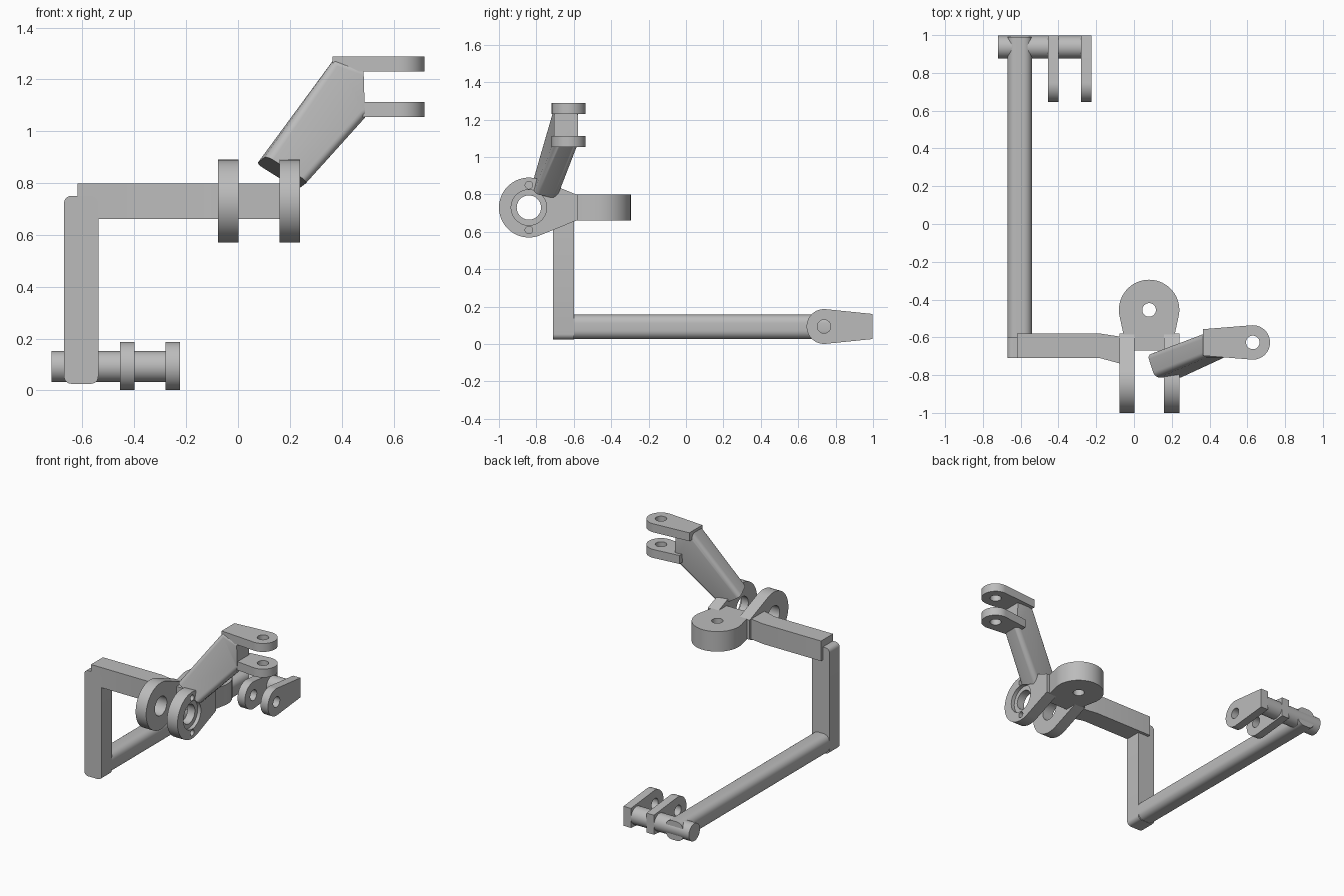
import bpy, bmesh, math
from mathutils import Vector, Matrix

if "Cube" in bpy.data.objects:
    bpy.data.objects.remove(bpy.data.objects["Cube"], do_unlink=True)

X, Y, Z = Vector((1, 0, 0)), Vector((0, 1, 0)), Vector((0, 0, 1))

metal = bpy.data.materials.new("plain_grey")
metal.use_nodes = True
GREY = (0.5, 0.5, 0.5, 1)
metal.diffuse_color = GREY
metal.node_tree.nodes["Principled BSDF"].inputs["Base Color"].default_value = GREY


def loft(name, rings):
    """Skin matching rings of points and cap both ends."""
    bm = bmesh.new()
    loops = [[bm.verts.new(p) for p in ring] for ring in rings]
    n = len(loops[0])
    for a, b in zip(loops, loops[1:]):
        for i in range(n):
            bm.faces.new((a[i], a[(i + 1) % n], b[(i + 1) % n], b[i]))
    bm.faces.new(loops[0][::-1])
    bm.faces.new(loops[-1])
    bmesh.ops.recalc_face_normals(bm, faces=bm.faces)
    mesh = bpy.data.meshes.new(name)
    bm.to_mesh(mesh)
    bm.free()
    ob = bpy.data.objects.new(name, mesh)
    bpy.context.collection.objects.link(ob)
    mesh.materials.append(metal)
    return ob


def section(centre, u, v, r=0.0, steps=6):
    """Rectangle spanned by full-width vectors u and v, with corner radius r."""
    centre, u, v = Vector(centre), Vector(u), Vector(v)
    un, vn = u.normalized(), v.normalized()
    points = []
    for k, (su, sv) in enumerate([(1, 1), (-1, 1), (-1, -1), (1, -1)]):
        corner = centre + su * (u / 2 - un * r) + sv * (v / 2 - vn * r)
        if r == 0:
            points.append(corner)
            continue
        for i in range(steps + 1):
            a = (k + i / steps) * math.pi / 2
            points.append(corner + r * (math.cos(a) * un + math.sin(a) * vn))
    return points


def rod(name, start, end, radius, sides=40):
    start, end = Vector(start), Vector(end)
    turn = (end - start).to_track_quat('Z', 'Y')
    circle = [turn @ Vector((radius * math.cos(a), radius * math.sin(a), 0))
              for a in (2 * math.pi * i / sides for i in range(sides))]
    return loft(name, [[p + start for p in circle], [p + end for p in circle]])


def cut(ob, cutters):
    for c in cutters:
        mod = ob.modifiers.new("cut", 'BOOLEAN')
        mod.operation, mod.solver, mod.object = 'DIFFERENCE', 'EXACT', c
    graph = bpy.context.evaluated_depsgraph_get()
    mesh = bpy.data.meshes.new_from_object(ob.evaluated_get(graph))
    ob.modifiers.clear()
    ob.data = mesh
    for c in cutters:
        bpy.data.objects.remove(c, do_unlink=True)


def eye_plate(name, origin, u, v, thick, radius, length, half, hole, pockets=()):
    """Round-nosed plate with a hole at origin, tapering along u to a flat end.
    Pockets are (v offset, radius, depth) sunk into the far face."""
    origin, n = Vector(origin), u.cross(v)
    a = math.atan2(half, length) + math.acos(radius / math.hypot(half, length))
    flat = [(length, half)]
    for i in range(41):
        t = a + (2 * math.pi - 2 * a) * i / 40
        flat.append((radius * math.cos(t), radius * math.sin(t)))
    flat.append((length, -half))
    rings = [[origin + p * u + q * v + s * thick / 2 * n for p, q in flat]
             for s in (-1, 1)]
    plate = loft(name, rings)
    cutters = [rod("cutter", origin - thick * n, origin + thick * n, hole)]
    for off, r, depth in pockets:
        base = origin + off * v
        cutters.append(rod("cutter", base + (thick / 2 - depth) * n,
                           base + thick * n, r))
    cut(plate, cutters)


# Lower frame: long bar, post, and cross shaft
loft("long_bar", [section((-0.605, y, 0.092), 0.13 * X, 0.13 * Z, 0.045)
                  for y in (-0.7, 0.99)])
loft("post", [section((-0.605, y, 0.388), 0.132 * X, 0.725 * Z, 0.028)
              for y in (-0.71, -0.6)])
rod("cross_shaft", (-0.72, 0.937, 0.092), (-0.23, 0.937, 0.092), 0.06)

# Clevis plates at the far end of the long bar
for label, x in (("outer", -0.427), ("inner", -0.252)):
    eye_plate(label + "_clevis_plate", (x, 0.738, 0.094), Y, Z,
              0.056, 0.093, 0.26, 0.067, 0.036)

# Upper arm, flaring where it meets the hub
loft("upper_arm", [section((x, (front + back) / 2, 0.73),
                           (back - front) * Y, 0.138 * Z)
                   for x, front, back in ((-0.62, -0.71, -0.58),
                                          (-0.18, -0.71, -0.58),
                                          (-0.05, -0.745, -0.6))])

# Hub: two vertical lugs, web between them, and horizontal rear eye
eye_plate("right_lug", (-0.038, -0.84, 0.73), Y, Z, 0.08, 0.16, 0.26, 0.067, 0.065)
eye_plate("left_lug", (0.2, -0.84, 0.73), Y, Z, 0.08, 0.16, 0.26, 0.067, 0.065,
          [(0, 0.095, 0.025), (0.12, 0.02, 0.03), (-0.12, 0.02, 0.03)])
loft("hub_web", [section((x, -0.625, 0.73), 0.09 * Y, 0.138 * Z)
                 for x in (-0.02, 0.18)])
eye_plate("rear_eye", (0.08, -0.455, 0.73), -Y, X, 0.138, 0.16, 0.145, 0.132, 0.036)

# Slanted arm rising from the left lug, rounded along its length
loft("slanted_arm", [
    section((0.17, -0.75, 0.84), (0.16, 0, -0.1), (-0.04, 0.125, -0.03), 0.03),
    section((0.43, -0.642, 1.165), (0.12, 0, -0.225), 0.13 * Y, 0.03),
    section((0.487, -0.642, 1.15), (0.006, 0, -0.19), 0.13 * Y, 0.03)])

# Fork plates on top of the slanted arm
for label, z, length in (("upper", 1.259, 0.265), ("lower", 1.083, 0.19)):
    eye_plate(label + "_fork_plate", (0.629, -0.627, z), -X, -Y,
              0.058, 0.091, length, 0.07, 0.036)

# Smooth the round surfaces and keep the edges crisp
bpy.ops.object.select_all(action='DESELECT')
for ob in bpy.context.collection.objects:
    if ob.type == 'MESH' and metal.name in ob.data.materials:
        ob.select_set(True)
        bpy.context.view_layer.objects.active = ob
bpy.ops.object.shade_smooth_by_angle(angle=math.radians(30))
